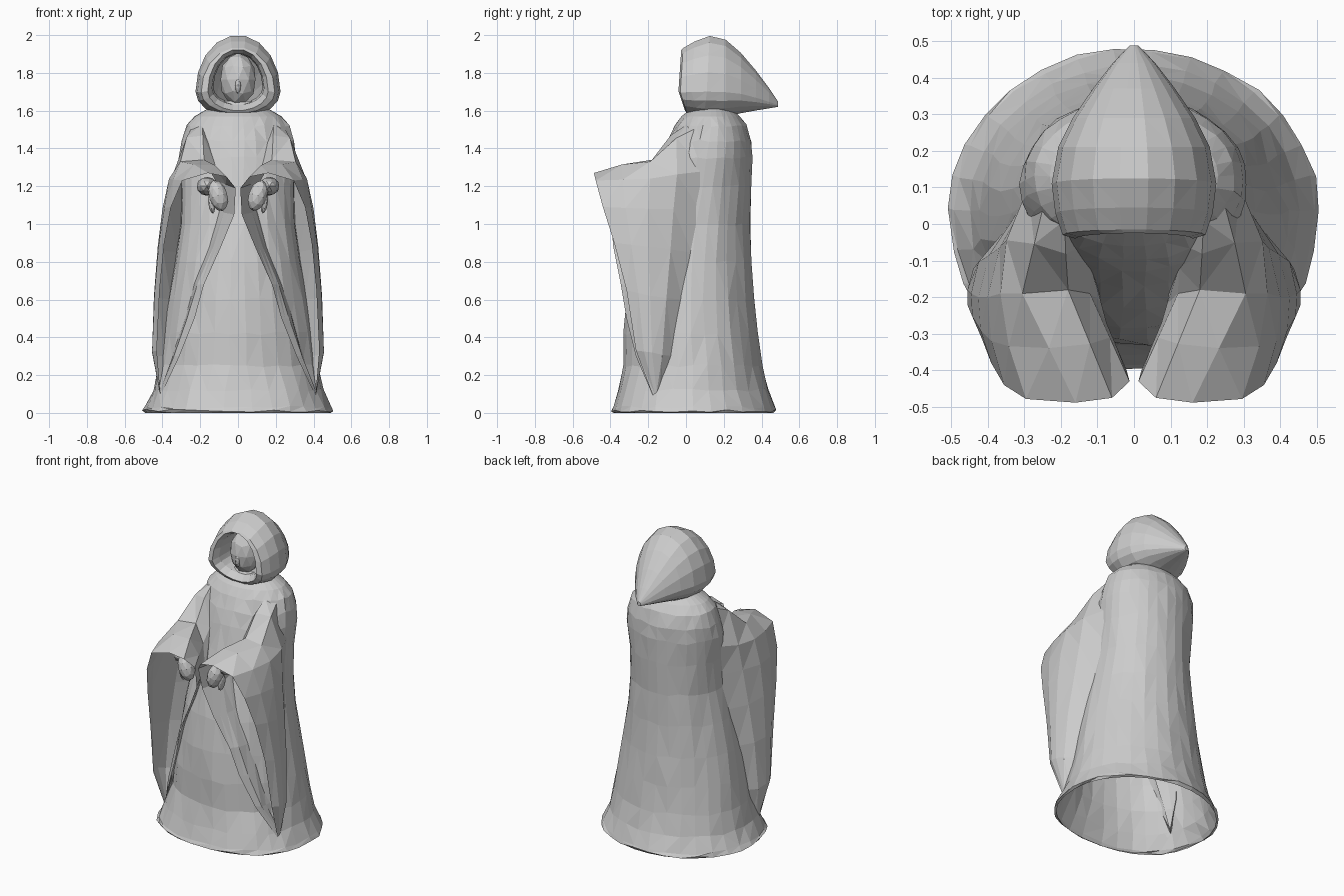
import bpy, bmesh, math, random
from mathutils import Vector

if "Cube" in bpy.data.objects:
    bpy.data.objects.remove(bpy.data.objects["Cube"])

random.seed(4)


def loft(name, rings, cap_end=False, jitter=0.0):
    """Skin a list of closed rings that share one point count."""
    bm = bmesh.new()
    rows = []
    for i, ring in enumerate(rings):
        j = jitter if 0 < i < len(rings) - 3 else 0
        rows.append([bm.verts.new(Vector(p) + Vector((random.uniform(-j, j), random.uniform(-j, j), 2 * random.uniform(-j, j))))
                     for p in ring])
    n = len(rings[0])
    for a, b in zip(rows, rows[1:]):
        for k in range(n):
            bm.faces.new((a[k], a[(k + 1) % n], b[(k + 1) % n], b[k]))
    if cap_end:
        bm.faces.new(rows[-1])
    bmesh.ops.recalc_face_normals(bm, faces=bm.faces)
    bmesh.ops.triangulate(bm, faces=bm.faces)
    return add_object(name, bm)


def add_object(name, bm):
    mesh = bpy.data.meshes.new(name)
    bm.to_mesh(mesh)
    bm.free()
    obj = bpy.data.objects.new(name, mesh)
    bpy.context.collection.objects.link(obj)
    return obj


def blob(name, centre, radii, tilt=0.0, subdiv=2):
    """Faceted ellipsoid, tilted around the y axis."""
    bm = bmesh.new()
    bmesh.ops.create_icosphere(bm, subdivisions=subdiv, radius=1)
    obj = add_object(name, bm)
    obj.location, obj.scale, obj.rotation_euler = centre, radii, (0, tilt, 0)
    return obj


def robe_ring(z, w, front, back, n=30):
    """Oval, a little squarer at the front near the hem."""
    cy, d = (front + back) / 2, (back - front) / 2
    ring = []
    for k in range(n):
        t = 2 * math.pi * k / n
        c, s = math.cos(t), math.sin(t)
        p = 0.85 if s < 0 and z < 0.2 else 1.0
        ring.append((w * math.copysign(abs(c) ** p, c), cy + d * math.copysign(abs(s) ** p, s), z))
    return ring


def hood_ring(y, w, top, bottom, n=18):
    """Egg outline, widest near the bottom, with the brow set back a little."""
    zc = bottom + 0.32 * (top - bottom)
    ring = []
    for k in range(n):
        t = 2 * math.pi * k / n
        s = math.sin(t)
        lean = 0.035 * abs(s) if s < 0 and y < 0.1 else (0.015 * s if y < 0.2 else 0)
        ring.append((w * math.cos(t), y + lean,
                     zc + s * ((top - zc) if s > 0 else (zc - bottom))))
    return ring


# Robe: hollow flared body with a waist, rising to the shoulders and neck
# (z, half width, front, back)
robe = [(0.0, .49, -.385, .465), (.012, .505, -.40, .48), (.03, .49, -.39, .47),
        (.12, .45, -.36, .435), (.25, .425, -.335, .405), (.42, .40, -.33, .38),
        (.6, .37, -.315, .36), (.8, .335, -.285, .345), (1.0, .305, -.235, .34),
        (1.2, .30, -.175, .345), (1.35, .31, -.13, .35), (1.44, .30, -.10, .345),
        (1.52, .275, -.06, .32), (1.57, .23, -.025, .285), (1.605, .17, .02, .25),
        (1.65, .12, .05, .22)]
loft("robe", [robe_ring(*r) for r in robe], cap_end=True, jitter=0.004)

# Sleeves: loft from the side of the robe, over the forearm, to the hanging open cuff
root = [(.39, -.13, .12), (.385, -.07, .3), (.355, -.02, .6), (.32, .03, .85),
        (.29, .07, 1.08), (.29, .1, 1.28), (.24, .08, 1.52), (.19, .01, 1.53),
        (.12, -.05, 1.38), (.1, -.16, 1.1), (.16, -.2, .88), (.24, -.185, .68),
        (.29, -.17, .5), (.35, -.15, .3)]
elbow = [(.415, -.155, .11), (.455, -.18, .32), (.445, -.19, .62), (.425, -.2, .88),
         (.4, -.2, 1.08), (.365, -.19, 1.24), (.305, -.19, 1.33), (.18, -.18, 1.34),
         (.12, -.19, 1.23), (.075, -.27, 1.06), (.13, -.3, .88), (.215, -.3, .68),
         (.27, -.28, .5), (.34, -.24, .3)]
cuff = [(.41, -.175, .09), (.43, -.265, .33), (.415, -.315, .65), (.39, -.38, .9),
        (.355, -.44, 1.09), (.295, -.478, 1.23), (.16, -.488, 1.27), (.06, -.475, 1.25),
        (.012, -.43, 1.19), (.02, -.4, 1.05), (.09, -.385, .88), (.18, -.345, .68),
        (.23, -.315, .5), (.31, -.265, .3)]


def blend(a, b, side, top):
    """Ring halfway between two, pushed sideways and up for a soft fold."""
    return [tuple((Vector(p) + Vector(q)) / 2
                  + Vector((side if i in range(1, 6) else 0, 0, top if i in (6, 7) else 0)))
            for i, (p, q) in enumerate(zip(a, b))]


sleeve_rings = [root, blend(root, elbow, .022, .03), elbow,
                blend(elbow, cuff, .012, .015), cuff]
for side, label in ((1, "left"), (-1, "right")):
    loft(label + "_sleeve", [[(side * x, y, z) for x, y, z in r] for r in sleeve_rings],
         jitter=0.004)
    # Hand inside the cuff, with a thumb and a forearm behind
    blob(label + "_hand", (side * .105, -.385, 1.15), (.05, .05, .085), side * .3)
    blob(label + "_thumb", (side * .14, -.37, 1.11), (.018, .03, .055), side * .15)
    blob(label + "_forearm", (side * .165, -.27, 1.2), (.055, .14, .05))

# Hood: from the recess around the face, over the rim, back to the drooping point
hood = [(.13, .13, 1.90, 1.64), (.0, .138, 1.905, 1.63), (-.04, .16, 1.925, 1.60),
        (-.03, .195, 1.935, 1.585), (.03, .215, 1.97, 1.57), (.11, .225, 2.0, 1.56),
        (.21, .207, 1.98, 1.565), (.29, .167, 1.91, 1.585), (.37, .112, 1.815, 1.6),
        (.44, .058, 1.72, 1.612), (.488, .012, 1.648, 1.62)]
loft("hood", [hood_ring(*r) for r in hood], cap_end=True)

# Face and nose in the shadow of the hood
blob("face", (0, .085, 1.765), (.097, .1, .14))
blob("nose", (0, .0, 1.735), (.016, .02, .045))
